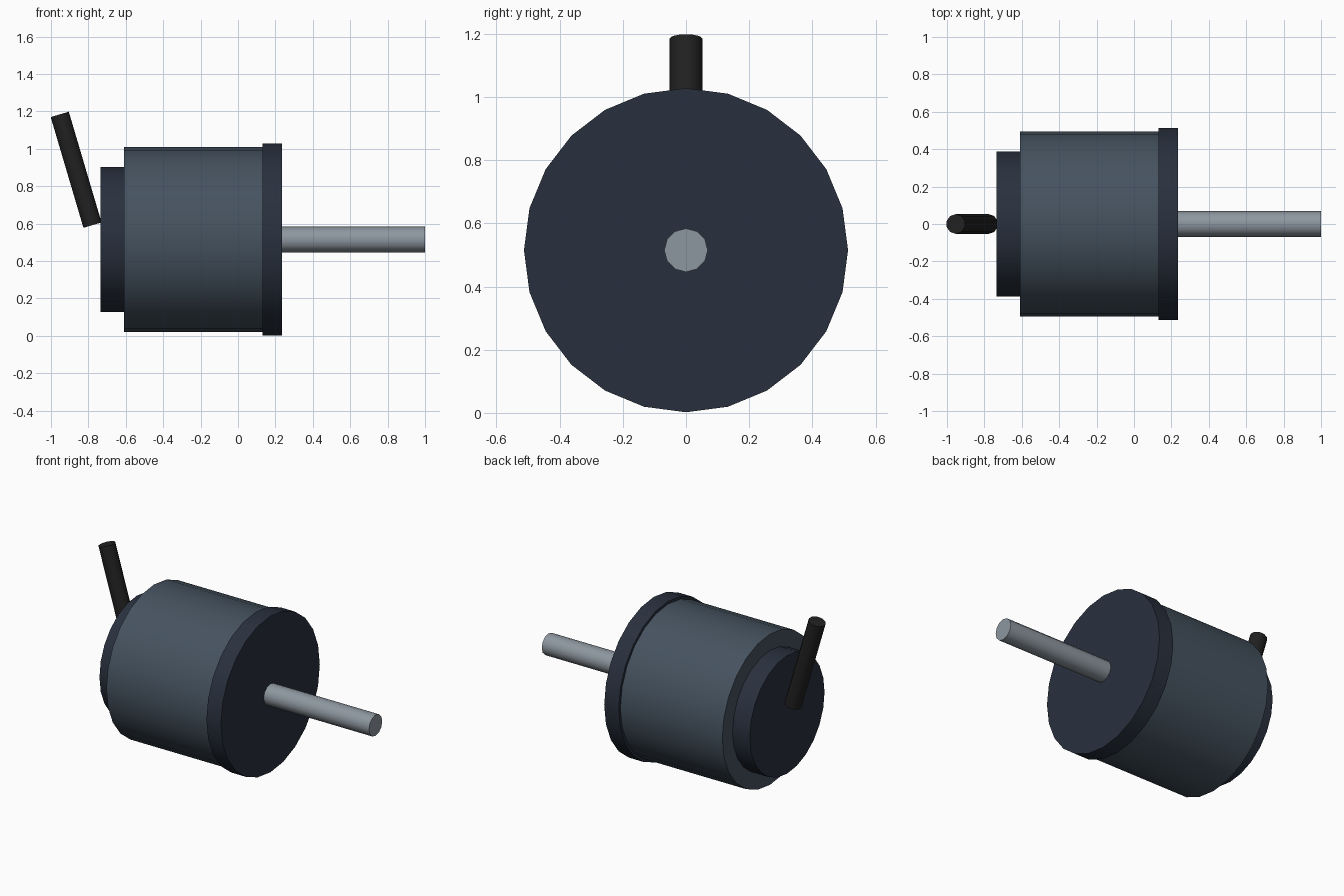
import bpy
import bmesh
from math import sin, cos, pi, radians
from mathutils import Vector

if "Cube" in bpy.data.objects:
    bpy.data.objects.remove(bpy.data.objects["Cube"])

AXIS_Z = 0.515


def material(name, rgb):
    m = bpy.data.materials.new(name)
    m.diffuse_color = (*rgb, 1)
    m.use_nodes = True
    m.node_tree.nodes["Principled BSDF"].inputs["Base Color"].default_value = m.diffuse_color
    return m


def rod(name, start, end, radius, sides, mat):
    """Closed prism between two points in the y = 0 plane, first vertex on +y."""
    a, b = Vector(start), Vector(end)
    u = Vector((0, 1, 0))
    v = (b - a).normalized().cross(u)
    bm = bmesh.new()
    rings = []
    for p in (a, b):
        rings.append([bm.verts.new(p + radius * (cos(2 * pi * i / sides) * u + sin(2 * pi * i / sides) * v))
                      for i in range(sides)])
    for i in range(sides):
        j = (i + 1) % sides
        bm.faces.new((rings[0][i], rings[0][j], rings[1][j], rings[1][i]))
    for ring in rings:
        bm.faces.new(ring)
    bmesh.ops.recalc_face_normals(bm, faces=bm.faces)
    mesh = bpy.data.meshes.new(name)
    bm.to_mesh(mesh)
    bm.free()
    mesh.materials.append(mat)
    obj = bpy.data.objects.new(name, mesh)
    bpy.context.collection.objects.link(obj)
    bpy.ops.object.select_all(action='DESELECT')
    obj.select_set(True)
    bpy.context.view_layer.objects.active = obj
    bpy.ops.object.shade_smooth_by_angle(angle=radians(40))
    return obj


slate = material("slate", (0.06, 0.085, 0.115))
navy = material("dark_navy", (0.022, 0.03, 0.048))
steel = material("steel", (0.27, 0.31, 0.35))
black = material("black", (0.015, 0.015, 0.015))

# Motor housing, front flange, rear cap and output shaft along x
for name, x0, x1, r, sides, mat in (
    ("housing", -0.61, 0.13, 0.495, 24, slate),
    ("front_flange", 0.13, 0.235, 0.513, 24, navy),
    ("rear_cap", -0.735, -0.61, 0.388, 24, navy),
    ("shaft", 0.235, 1.0, 0.069, 12, steel),
):
    rod(name, (x0, 0, AXIS_Z), (x1, 0, AXIS_Z), r, sides, mat)

# Tilted cable at the back
rod("cable", (-0.778, 0, 0.592), (-0.953, 0, 1.184), 0.053, 10, black)
